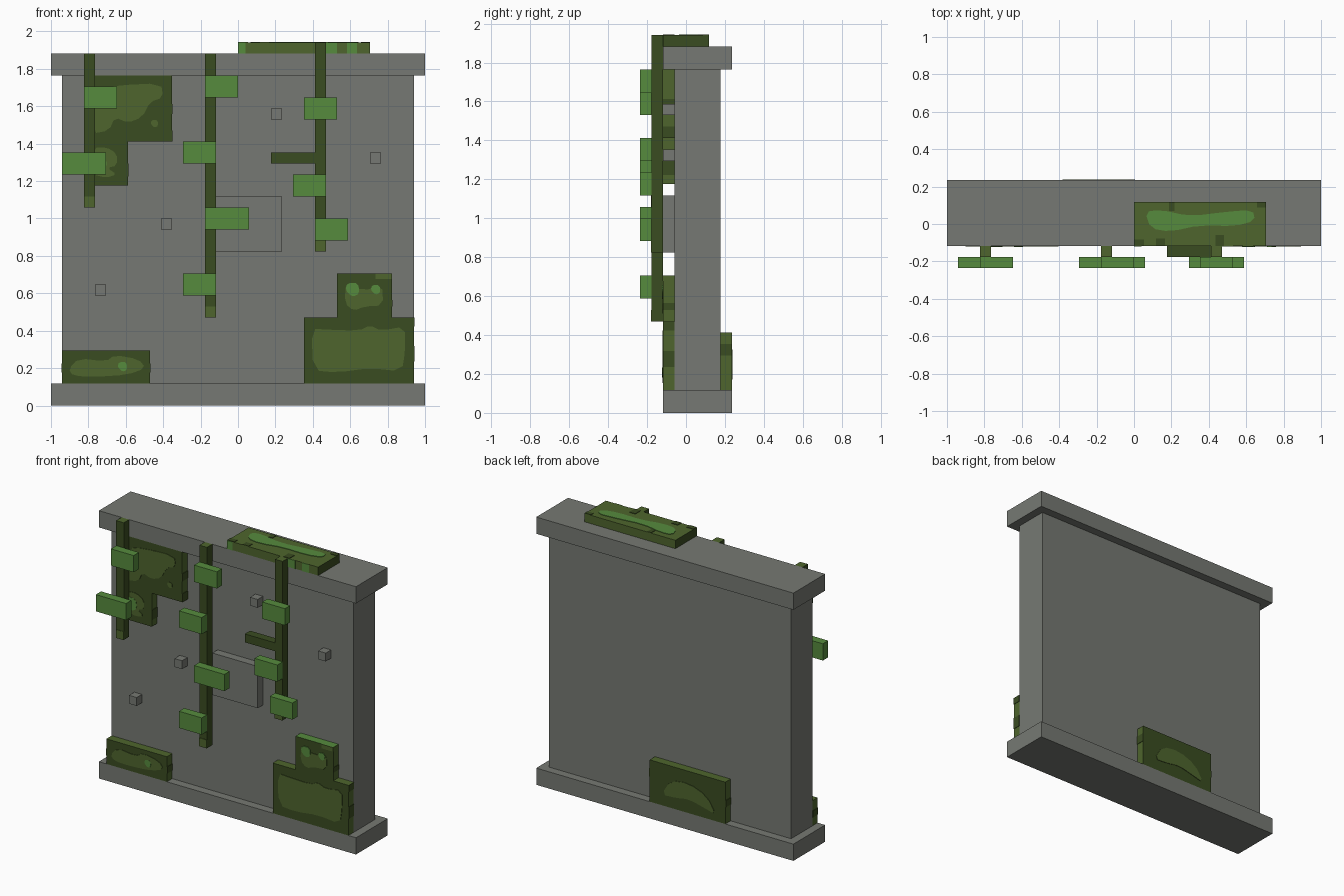
import bpy
import bmesh
from mathutils import Vector

if "Cube" in bpy.data.objects:
    bpy.data.objects.remove(bpy.data.objects["Cube"], do_unlink=True)

U = 1 / 17          # modelling grid: the wall is 34 units wide
PLATE = 0.06        # painted patch thickness in grid units


def material(name, rgb):
    """Flat material from display colour values."""
    color = [((c / 255 + 0.055) / 1.055) ** 2.4 for c in rgb] + [1]
    mat = bpy.data.materials.new(name)
    mat.use_nodes = True
    mat.diffuse_color = color
    bsdf = mat.node_tree.nodes["Principled BSDF"]
    bsdf.inputs["Base Color"].default_value = color
    bsdf.inputs["Roughness"].default_value = 0.9
    return mat


STONE = material("stone grey", (118, 121, 115))
DARK = material("dark moss green", (58, 76, 33))
MID = material("moss green", (78, 101, 45))
LEAF = material("leaf green", (86, 139, 61))


def finish(bm, name, mats):
    bmesh.ops.recalc_face_normals(bm, faces=bm.faces)
    mesh = bpy.data.meshes.new(name)
    for mat in mats:
        mesh.materials.append(mat)
    bm.to_mesh(mesh)
    bm.free()
    obj = bpy.data.objects.new(name, mesh)
    bpy.context.collection.objects.link(obj)
    return obj


def box(name, xs, ys, zs, side, ends=None, top=None):
    """Box with one colour for front/back, one for the x ends, one for top/bottom."""
    bm = bmesh.new()
    bmesh.ops.create_cube(bm, size=1)
    for v in bm.verts:
        v.co = Vector([U * (r[0] if c < 0 else r[1]) for c, r in zip(v.co, (xs, ys, zs))])
    for f in bm.faces:
        n = f.normal
        f.material_index = 1 if abs(n.x) > 0.5 else 2 if abs(n.z) > 0.5 else 0
    return finish(bm, name, [side, ends or side, top or side])


def rounded(pts):
    """Cut the corners of an outline for an organic edge."""
    out = []
    for a, b in zip(pts, pts[1:] + pts[:1]):
        a, b = Vector(a), Vector(b)
        out += [a.lerp(b, 0.25), a.lerp(b, 0.75)]
    return out


def patch(name, axis, depth, out, pts, mat, lift=1, soft=True):
    """Thin painted plate lying on the plane axis = depth, facing direction out."""
    def place(p, d):
        co = list(p)
        co.insert("xyz".index(axis), d)
        return Vector(co) * U
    outline = rounded(pts) if soft else pts
    bm = bmesh.new()
    face = bm.faces.new([bm.verts.new(place(p, depth)) for p in outline])
    geo = bmesh.ops.extrude_face_region(bm, geom=[face])["geom"]
    shift = place((0, 0), out * PLATE * lift)
    bmesh.ops.translate(bm, vec=shift, verts=[g for g in geo if isinstance(g, bmesh.types.BMVert)])
    return finish(bm, name, [mat])


def rect(a, b, c, d):
    return [(a, c), (b, c), (b, d), (a, d)]


def spot(x, y, r):
    return [(x - r, y), (x - r * .7, y + r), (x + r * .8, y + r), (x + r, y - r * .5), (x, y - r)]


# Stone wall
box("base_slab", (-17, 17), (-2, 4), (0, 2), STONE)
box("wall_body", (-16, 16), (-1, 3), (2, 30), STONE)
box("cap_slab", (-17, 17), (-2, 4), (30, 32), STONE)
box("raised_stone_panel", (-2, 4), (-2, -1), (14, 19), STONE)
for i, (x, z) in enumerate([(-13, 10), (-7, 16), (3, 26), (12, 22)]):
    box(f"stone_stud_{i}", (x, x + 1), (-2, -1), (z, z + 1), STONE)

# Moss blocks
FRONT = (-2, -1)
box("moss_upper_large", (-14, -6), FRONT, (24, 30), DARK, MID, MID)
box("moss_upper_small", (-14, -10), FRONT, (20, 24), DARK, MID, MID)
box("moss_low_left", (-16, -8), FRONT, (2, 5), DARK, MID, MID)
box("moss_low_right", (6, 16), FRONT, (2, 8), DARK, MID, MID)
box("moss_low_right_top", (9, 14), FRONT, (8, 12), DARK, MID, LEAF)
box("moss_back", (-8, 2), (3, 4), (2, 7), DARK, MID, MID)
box("moss_cap", (0, 12), (-2, 2), (32, 33), MID, DARK, MID)

# Vines: x, bottom, top
for i, (x, low, high) in enumerate([(-14, 18, 32), (-3, 8, 32), (7, 14, 33)]):
    box(f"vine_{i}", (x, x + 1), (-3, -2), (low, high), DARK, DARK, MID)
    patch(f"vine_tip_{i}", "y", -3, -1, rect(x, x + 1, low, low + 1), MID, soft=False)
box("vine_branch", (3, 7), (-3, -2), (22, 23), DARK)

# Leaves: x, z, width
leaves = [(-14, 27, 3), (-16, 21, 4), (-3, 28, 3), (-5, 22, 3), (-3, 16, 4),
          (-5, 10, 3), (6, 26, 3), (5, 19, 3), (7, 15, 3)]
for i, (x, z, w) in enumerate(leaves):
    box(f"leaf_{i}", (x, x + w), (-4, -3), (z, z + 2), LEAF)

# Lighter moss growth on the front blocks
growth = {
    "upper_large": [(-13, 28.7), (-11, 29.1), (-7, 29.3), (-6.8, 28), (-8, 27.6), (-8.7, 26.2),
                    (-10, 25.7), (-11.2, 26.2), (-11.7, 25), (-13.3, 24.7)],
    "upper_small": [(-13.2, 23.4), (-12, 23.5), (-11, 22.9), (-11, 21.8), (-11.9, 21.6),
                    (-11, 21), (-12, 20.7), (-13.2, 21)],
    "low_left": [(-15.4, 3.3), (-14.5, 4.3), (-12, 4), (-11.2, 4.6), (-9, 4.2), (-8.4, 3.4),
                 (-10, 2.8), (-13, 2.6), (-15, 2.7)],
    "low_right": [(6.7, 7), (8, 6.9), (11, 6.8), (12, 7.3), (13, 6.8), (15.2, 7.2), (15.2, 5),
                  (14.9, 3.1), (12, 3.4), (9, 3), (6.8, 3.2)],
    "low_right_top": [(9.8, 11.2), (11.4, 10.4), (13.1, 11), (13.2, 9.1), (11.5, 9),
                      (10.5, 8.6), (9.7, 9.3)],
}
for name, pts in growth.items():
    patch("growth_" + name, "y", -2, -1, pts, MID)
patch("growth_corner", "y", -2, -1, rect(12.5, 14, 11.5, 12), MID, soft=False)
patch("growth_dot", "y", -2, -1, spot(-7.6, 25.6, .35), MID)
for i, (x, z, r) in enumerate([(-10.5, 3.5, .45), (10.4, 10.5, .65), (12.5, 10.5, .45), (-12.7, 22, .8)]):
    patch(f"bright_spot_{i}", "y", -2, -1, spot(x, z, r), LEAF, lift=1.5)

# Growth on the back block
patch("growth_back", "y", 4, 1, [(.4, 3.3), (-.8, 5.3), (-3.2, 5.6), (-5.6, 4.7), (-6.8, 2.8),
                                 (-5.3, 3.2), (-3.2, 3.7), (-1.5, 3.4)], MID)

# Growth on the cap block
patch("growth_cap", "z", 33, 1, [(1, 1.1), (2.4, 1.3), (5.1, .7), (8.3, 1.1), (10.8, 1.3),
                                 (11, .3), (9.2, -.2), (6, -.1), (3.3, -.7), (1.5, -.4)], LEAF)
for i, (a, b, c, d) in enumerate([(3.2, 3.7, 1.2, 2), (0, .9, -2, -1.4), (11.2, 12, 1.5, 2),
                                  (2, 2.8, -2, -1.3), (7.4, 8.2, -2, -1)]):
    patch(f"cap_shadow_moss_{i}", "z", 33, 1, rect(a, b, c, d), DARK, soft=False)
for i, (a, b) in enumerate([(0, .7), (7.9, 9), (9.9, 10.8)]):
    patch(f"cap_front_stripe_{i}", "y", -2, -1, rect(a, b, 32, 33), LEAF, soft=False)

# Dark bands on the moss ends: plane, direction, y start, z range
bands = [(16, 1, -2, 4, 5.4), (16, 1, -2, 7.2, 8), (-6, 1, -2, 26.5, 27.4), (-6, 1, -2, 24, 25),
         (-10, 1, -2, 20.8, 22), (-8, 1, -2, 3, 3.8), (14, 1, -2, 9, 9.6), (2, 1, 3, 5, 6),
         (-8, -1, 3, 4, 4.8), (-16, -1, -2, 3, 3.8)]
for i, (x, out, y, low, high) in enumerate(bands):
    patch(f"end_band_{i}", "x", x, out, rect(y, y + 1, low, high), DARK, soft=False)
